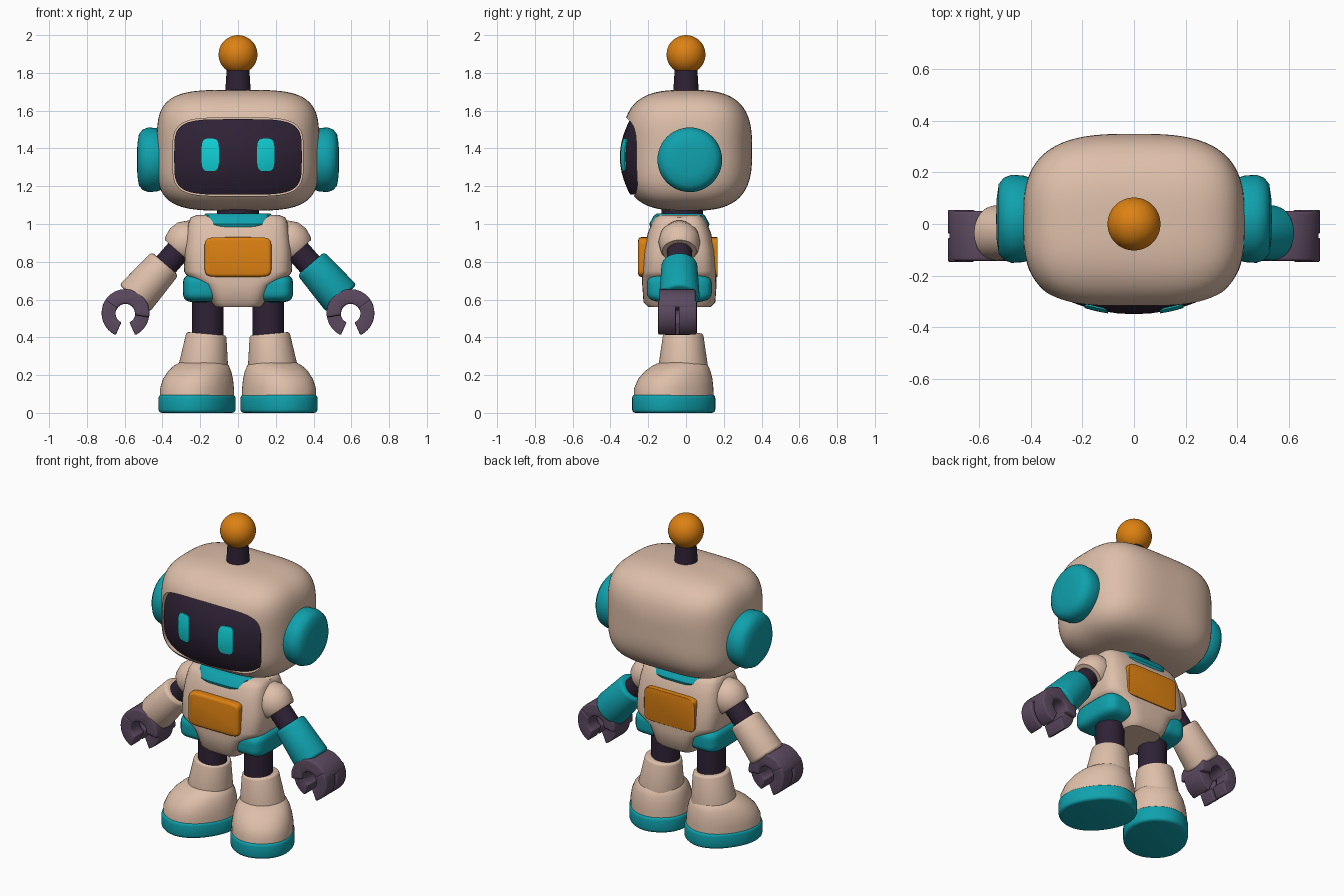
import bpy, bmesh
from math import sin, cos, pi, radians, copysign
from mathutils import Vector, Matrix

cube = bpy.data.objects.get("Cube")
if cube:
    bpy.data.objects.remove(cube)


def material(name, rgb):
    m = bpy.data.materials.new(name)
    m.use_nodes = True
    m.diffuse_color = (*rgb, 1)
    m.node_tree.nodes["Principled BSDF"].inputs["Base Color"].default_value = (*rgb, 1)
    return m


BEIGE = material("warm_beige", (0.73, 0.52, 0.40))
TEAL = material("teal", (0.005, 0.36, 0.42))
DARK = material("dark_plum", (0.028, 0.016, 0.036))
GREY = material("plum_grey", (0.105, 0.067, 0.115))
ORANGE = material("orange", (0.72, 0.22, 0.006))
CYAN = material("bright_cyan", (0.005, 0.62, 0.65))
MID_Y = -0.035


def finish(bm, name, mat, matrix=Matrix(), bevel=0):
    bm.transform(matrix)
    bmesh.ops.recalc_face_normals(bm, faces=bm.faces)
    mesh = bpy.data.meshes.new(name)
    bm.to_mesh(mesh)
    bm.free()
    mesh.materials.append(mat)
    ob = bpy.data.objects.new(name, mesh)
    bpy.context.collection.objects.link(ob)
    bpy.ops.object.select_all(action='DESELECT')
    ob.select_set(True)
    bpy.context.view_layer.objects.active = ob
    if bevel:
        mod = ob.modifiers.new("soft_edges", 'BEVEL')
        mod.width, mod.segments = bevel, 3
        mod.limit_method, mod.angle_limit = 'ANGLE', radians(40)
        bpy.ops.object.modifier_apply(modifier=mod.name)
    bpy.ops.object.shade_smooth_by_angle(angle=radians(42))
    return ob


def outline(hx, hy, n, count=48):
    """Rounded outline: n = 2 is an ellipse, larger n is boxier."""
    def f(v):
        return copysign(abs(v) ** (2 / n), v)
    return [(hx * f(cos(2 * pi * i / count)), hy * f(sin(2 * pi * i / count)))
            for i in range(count)]


def skin(bm, rings):
    """Bridge rings of points and cap both ends."""
    rings = [[bm.verts.new(p) for p in ring] for ring in rings]
    for a, b in zip(rings, rings[1:]):
        for i in range(len(a)):
            j = (i + 1) % len(a)
            bm.faces.new((a[i], a[j], b[j], b[i]))
    bm.faces.new(rings[0])
    bm.faces.new(rings[-1])


def loft(name, mat, levels, n=2, matrix=Matrix(), bevel=0):
    """Levels are (z, radius) or (z, half x, half y, shift y)."""
    bm = bmesh.new()
    rings = []
    for level in levels:
        z, hx = level[:2]
        hy = level[2] if len(level) > 2 else hx
        cy = level[3] if len(level) > 3 else 0
        rings.append([(x, y + cy, z) for x, y in outline(hx, hy, n)])
    skin(bm, rings)
    return finish(bm, name, mat, matrix, bevel)


def aim(loc, direction):
    q = Vector((0, 0, 1)).rotation_difference(Vector(direction))
    return Matrix.Translation(loc) @ q.to_matrix().to_4x4()


def blob(name, mat, loc, half, nxz=3, ny=3, cuts=24):
    """Soft box made by pulling a divided cube onto a rounded solid."""
    bm = bmesh.new()
    bmesh.ops.create_cube(bm, size=2)
    bmesh.ops.subdivide_edges(bm, edges=bm.edges, cuts=cuts, use_grid_fill=True)
    for v in bm.verts:
        d = Vector(sin(c * pi / 4) / cos(c * pi / 4) for c in v.co)
        lo, hi = 0.0, 2.0
        for _ in range(30):
            t = (lo + hi) / 2
            p = d * t
            g = (abs(p.x) ** nxz + abs(p.z) ** nxz) ** (ny / nxz) + abs(p.y) ** ny
            lo, hi = (t, hi) if g < 1 else (lo, t)
        v.co = Vector(h * c * lo for h, c in zip(half, d))
    return finish(bm, name, mat, Matrix.Translation(loc))


def prism(name, mat, points, y0, y1, bevel=0):
    bm = bmesh.new()
    skin(bm, [[(x, y, z) for x, z in points] for y in (y0, y1)])
    return finish(bm, name, mat, bevel=bevel)


FACE_Z = 1.355


def dome_plate(name, mat, cx, cz, hx, hz, n, lift, depth):
    """Plate whose front follows the curve of the visor."""
    shape = outline(hx, hz, n)

    def ring(s, back=0):
        pts = [(cx + x * s, cz + z * s) for x, z in shape]
        return [(x, -0.35 - lift + back + 0.09 * (x / 0.34) ** 2
                 + 0.055 * ((z - FACE_Z) / 0.2) ** 2, z) for x, z in pts]
    bm = bmesh.new()
    skin(bm, [ring(1, depth)] + [ring(s / 10) for s in (10, 9, 8, 6, 4, 2, 0.2)])
    return finish(bm, name, mat)


# Head with a recessed face opening
head = blob("head", BEIGE, (0, 0.007, 1.39), (0.43, 0.343, 0.32), 4, 3, 30)
opening = [(x, z + FACE_Z) for x, z in outline(0.345, 0.207, 4.5)]
cutter = prism("face_cutter", BEIGE, opening, -0.6, -0.17)
cutter.hide_render = True
cut = head.modifiers.new("face_opening", 'BOOLEAN')
cut.operation, cut.solver, cut.object = 'DIFFERENCE', 'EXACT', cutter
bpy.context.view_layer.objects.active = head
bpy.ops.object.modifier_apply(modifier=cut.name)
bpy.data.objects.remove(cutter)
bpy.ops.object.select_all(action='DESELECT')
head.select_set(True)
bpy.ops.object.shade_smooth_by_angle(angle=radians(42))

# Visor, antenna and neck
dome_plate("visor", DARK, 0, FACE_Z, 0.338, 0.2, 4.5, 0, 0.08)
loft("antenna_stalk", DARK, [(1.66, 0.07), (1.85, 0.058)])
blob("antenna_ball", ORANGE, (0, 0, 1.897), (0.103, 0.103, 0.103), 2, 2, 12)
loft("neck", DARK, [(0.98, 0.11), (1.12, 0.11)], matrix=Matrix.Translation((0, -0.02, 0)))

# Torso, collar and chest plates
body_at = Matrix.Translation((0, MID_Y, 0))
loft("torso", BEIGE, [(0.56, 0.12, 0.165), (0.585, 0.14, 0.19), (0.68, 0.185, 0.197),
                      (0.725, 0.27, 0.197), (0.75, 0.287, 0.196), (0.86, 0.282, 0.188),
                      (0.95, 0.272, 0.168), (1.01, 0.262, 0.145), (1.035, 0.25, 0.128),
                      (1.047, 0.22, 0.11)], 4.5, body_at)
loft("collar", TEAL, [(0.985, 0.15, 0.155), (1.0, 0.165, 0.16), (1.045, 0.182, 0.135),
                      (1.055, 0.17, 0.12)], 5, body_at)
for name, y0, y1, bevel in (("chest_panel", -0.253, -0.18, 0.016),
                            ("back_panel", 0.1, 0.168, 0.004)):
    prism(name, ORANGE, [(x, z + 0.825) for x, z in outline(0.177, 0.105, 8)], y0, y1, bevel)


def arc_part(name, s, a0, a1, y0, y1, r0=0.05, r1=0.128):
    """Part of the gripping hand, an arc opening downward."""
    steps = [radians(a0 + (a1 - a0) * i / 14) for i in range(15)]
    ring = [(r1, a) for a in steps] + [(r0, a) for a in reversed(steps)]
    pts = [(s * (0.596 + r * cos(a)), 0.527 + r * sin(a)) for r, a in ring]
    prism(name, GREY, pts, y0, y1, 0.022)


for s, side in ((1, "left"), (-1, "right")):
    # Eye and ear
    dome_plate(side + "_eye", CYAN, s * 0.147, 1.366, 0.046, 0.086, 4, 0.005, 0.008)
    loft(side + "_ear", TEAL, [(0, 0.155), (0.04, 0.168), (0.085, 0.171), (0.115, 0.16),
                               (0.135, 0.135), (0.143, 0.08), (0.145, 0.01)],
         matrix=aim((s * 0.39, 0.02, 1.34), (s, 0, 0)))

    # Hip guard
    blob(side + "_hip", TEAL, (s * 0.19, MID_Y, 0.66), (0.102, 0.172, 0.075), 4, 4, 12)

    # Arm
    down = (s * 0.66, 0, -0.75)
    loft(side + "_shoulder", BEIGE, [(-0.1, 0.02), (-0.085, 0.065), (-0.04, 0.1), (0.01, 0.11),
                                     (0.06, 0.1), (0.075, 0.09)],
         matrix=aim((s * 0.27, MID_Y, 0.912), down))
    loft(side + "_upper_arm", DARK, [(0, 0.066), (0.32, 0.066)],
         matrix=aim((s * 0.28, MID_Y, 0.9), down))
    loft(side + "_cuff", TEAL if s > 0 else BEIGE, [(0, 0.094), (0.245, 0.108)],
         matrix=aim((s * 0.386, MID_Y, 0.79), down), bevel=0.018)

    # Hand: palm, two outer fingers and a thumb
    arc_part(side + "_palm", s, 15, 190, -0.143, 0.05)
    arc_part(side + "_front_finger", s, -66, 35, -0.147, -0.054, 0.052, 0.126)
    arc_part(side + "_back_finger", s, -66, 35, -0.038, 0.055, 0.052, 0.126)
    arc_part(side + "_thumb", s, 170, 246, -0.115, 0.025, 0.052, 0.126)

    # Leg
    loft(side + "_thigh", DARK, [(0, 0.083), (0.28, 0.083)],
         matrix=aim((s * 0.16, -0.025, 0.37), (0, 0, 1)))
    loft(side + "_shin", BEIGE, [(0, 0.138), (0.22, 0.106)],
         matrix=aim((s * 0.187, -0.015, 0.2), (s * -0.09, 0, 1)), bevel=0.012)

    # Boot turned outward, with its sole
    foot = Matrix.Translation((s * 0.217, -0.065, 0)) @ Matrix.Rotation(s * radians(33), 4, 'Z')
    loft(side + "_boot", BEIGE, [(0.07, 0.178, 0.217, 0), (0.13, 0.178, 0.215, 0),
                                 (0.18, 0.17, 0.2, 0.01), (0.22, 0.157, 0.175, 0.025),
                                 (0.25, 0.14, 0.145, 0.042), (0.27, 0.115, 0.11, 0.055),
                                 (0.278, 0.08, 0.07, 0.06)], 2.2, foot)
    loft(side + "_sole", TEAL, [(0, 0.185, 0.226), (0.097, 0.185, 0.226)], 2.2, foot, 0.018)
